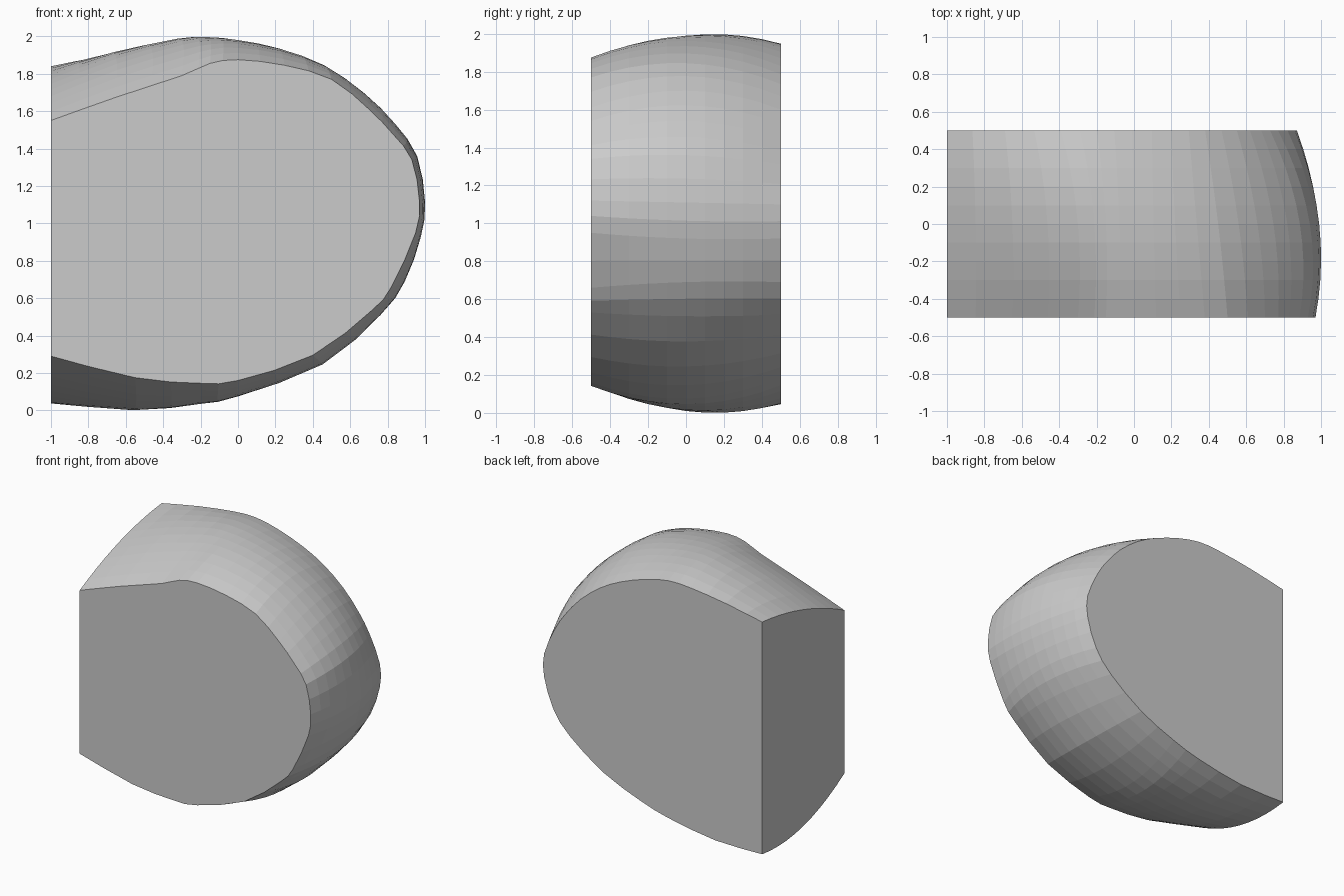
import bpy, bmesh

if "Cube" in bpy.data.objects:
    bpy.data.objects.remove(bpy.data.objects["Cube"])

# Outline at the front, middle and back: (x, z) from upper left round to lower left
FRONT = [(-1, 1.55), (-.65, 1.675), (-.3, 1.79), (-.15, 1.855), (0, 1.875), (.25, 1.845),
         (.5, 1.77), (.7, 1.61), (.83, 1.475), (.93, 1.34), (.97, 1.12), (.95, .95),
         (.82, .66), (.71, .53), (.4, .295), (0, .16), (-.2, .145), (-.55, .175), (-1, .29)]
MIDDLE = [(-1, 1.745), (-.65, 1.88), (-.3, 1.975), (-.15, 1.99), (0, 1.98), (.22, 1.935),
          (.45, 1.845), (.66, 1.70), (.82, 1.54), (.94, 1.36), (.99, 1.11), (.97, .92),
          (.89, .69), (.76, .51), (.45, .245), (0, .075), (-.2, .035), (-.55, .01), (-1, .075)]
BACK = [(-1, 1.84), (-.69, 1.90), (-.39, 1.94), (-.2, 1.945), (-.01, 1.905), (.2, 1.83),
        (.38, 1.735), (.55, 1.60), (.68, 1.45), (.77, 1.31), (.86, 1.1), (.86, .92),
        (.78, .69), (.64, .52), (.35, .315), (.04, .185), (-.2, .115), (-.6, .05), (-1, .05)]


def section(s):
    """Blend the three outlines quadratically, s from -1 (front) to 1 (back)."""
    return [tuple(m + (b - f) / 2 * s + (b + f - 2 * m) / 2 * s * s
                  for f, m, b in zip(pf, pm, pb))
            for pf, pm, pb in zip(FRONT, MIDDLE, BACK)]


def refine(pts):
    """Insert one smooth point between each pair."""
    out = []
    for i in range(len(pts) - 1):
        a, b, c, d = (pts[max(i - 1, 0)], pts[i], pts[i + 1], pts[min(i + 2, len(pts) - 1)])
        out.append(b)
        out.append(tuple((9 * (q + r) - p - t) / 16 for p, q, r, t in zip(a, b, c, d)))
    return out + [pts[-1]]


# Domed body lofted along y, cut flat at front, back and left
bm = bmesh.new()
N = 10
rings = []
for j in range(N + 1):
    s = -1 + 2 * j / N
    rings.append([bm.verts.new((min(max(x, -1), 1), s / 2, max(z, 0)))
                  for x, z in refine(section(s))])
for r0, r1 in zip(rings, rings[1:]):
    for i in range(len(r0) - 1):
        bm.faces.new((r0[i], r0[i + 1], r1[i + 1], r1[i]))
# Flat caps
bm.faces.new(rings[0])
bm.faces.new(rings[-1])
bm.faces.new([r[0] for r in rings] + [r[-1] for r in reversed(rings)])
bmesh.ops.recalc_face_normals(bm, faces=bm.faces)

mesh = bpy.data.meshes.new("domed_block")
bm.to_mesh(mesh)
bm.free()
body = bpy.data.objects.new("domed_block", mesh)
bpy.context.collection.objects.link(body)
